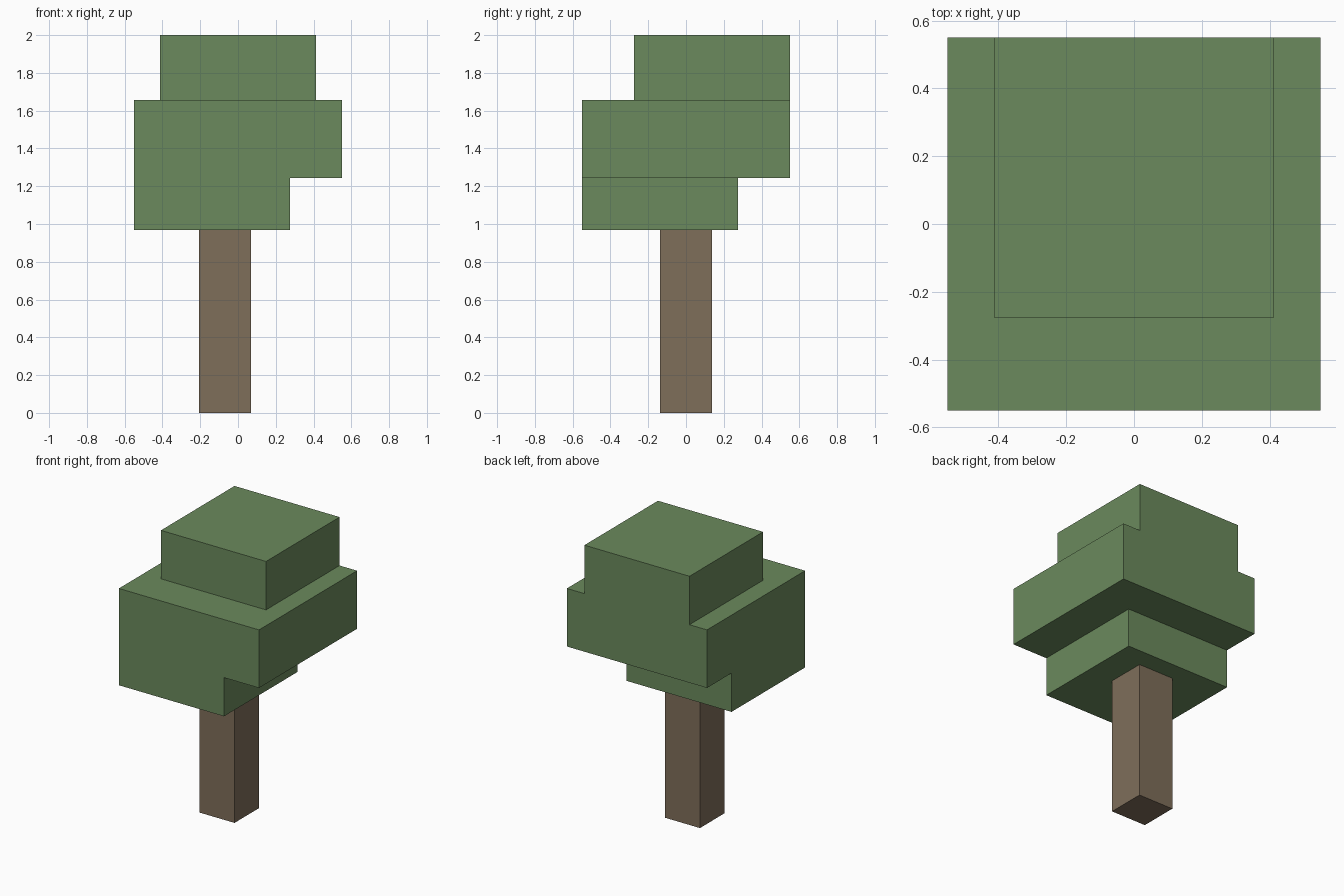
import bpy
import bmesh
from mathutils import Matrix, Vector

if "Cube" in bpy.data.objects:
    bpy.data.objects.remove(bpy.data.objects["Cube"], do_unlink=True)


def make_material(name, rgb):
    mat = bpy.data.materials.new(name)
    mat.use_nodes = True
    colour = (*rgb, 1.0)
    mat.diffuse_color = colour
    bsdf = next(n for n in mat.node_tree.nodes if n.type == "BSDF_PRINCIPLED")
    bsdf.inputs["Base Color"].default_value = colour
    bsdf.inputs["Roughness"].default_value = 0.9
    return mat


def box(name, low, high, mat):
    low, high = Vector(low), Vector(high)
    bm = bmesh.new()
    place = Matrix.Translation((low + high) / 2) @ Matrix.Diagonal((*(high - low), 1))
    bmesh.ops.create_cube(bm, size=1, matrix=place)
    mesh = bpy.data.meshes.new(name)
    bm.to_mesh(mesh)
    bm.free()
    mesh.materials.append(mat)
    obj = bpy.data.objects.new(name, mesh)
    bpy.context.collection.objects.link(obj)
    return obj


bark = make_material("bark brown", (0.212, 0.156, 0.102))
leaf = make_material("leaf green", (0.147, 0.254, 0.109))

# Layer heights and the half width of the crown
crown_base, ledge, shoulder, top = 0.969, 1.244, 1.656, 2.0
half = 0.55

# Trunk, set slightly off centre
box("trunk", (-0.206, -0.1375, 0), (0.069, 0.1375, crown_base), bark)

# Three offset blocks of foliage
box("lower_foliage", (-half, -half, crown_base), (half / 2, half / 2, ledge), leaf)
box("middle_foliage", (-half, -half, ledge), (half, half, shoulder), leaf)
box("upper_foliage", (-0.4125, -half / 2, shoulder), (0.4125, half, top), leaf)
